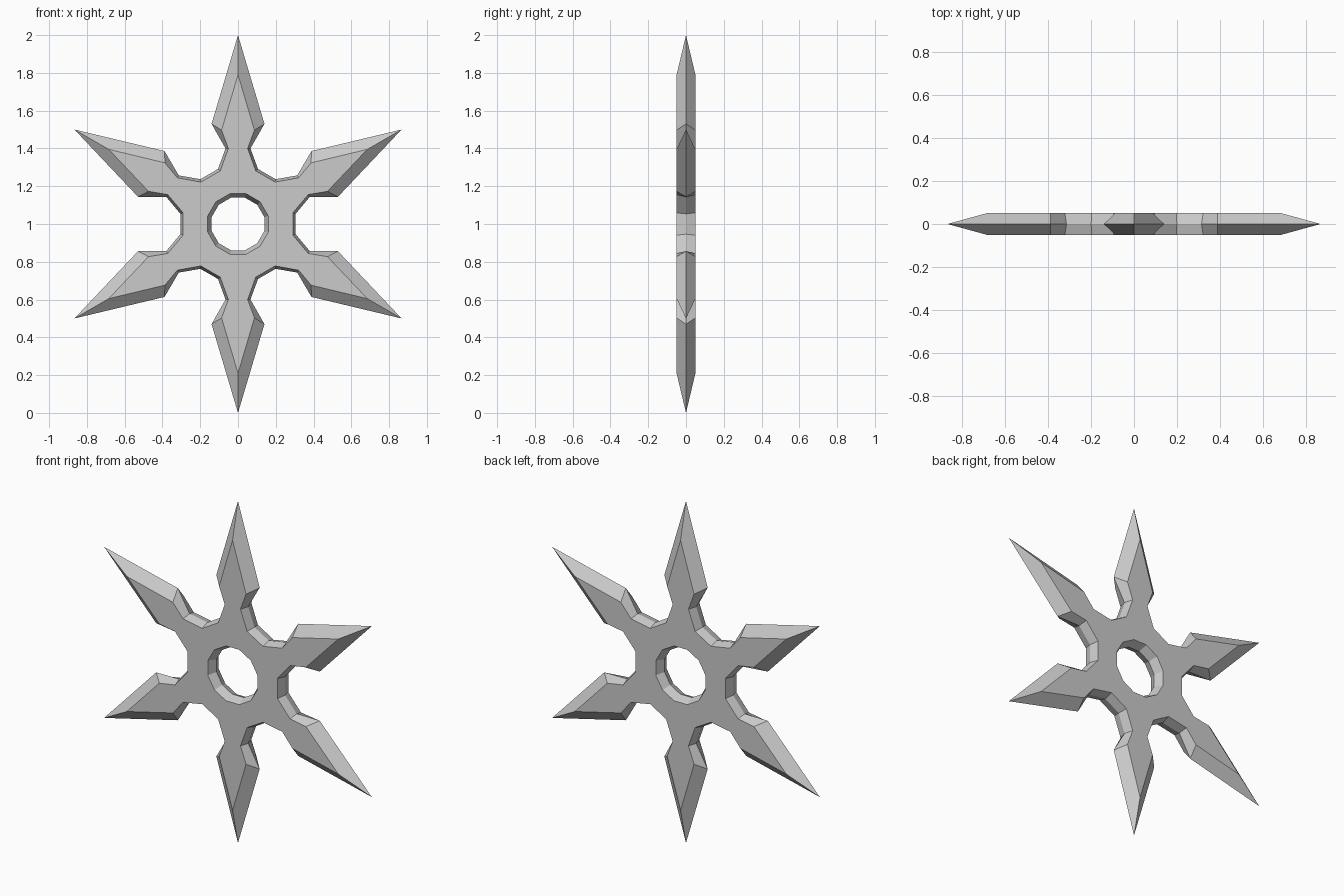
import bpy, bmesh, math

if "Cube" in bpy.data.objects:
    bpy.data.objects.remove(bpy.data.objects["Cube"])

# Half profile of one arm (sideways, outward): valley, neck, shoulder, tip
MID = [(0.106, 0.291), (0.066, 0.40), (0.14, 0.53), (0, 1.0)]        # sharp edge, y = 0
FACE = [(0.094, 0.281), (0.051, 0.40), (0.087, 0.497), (0, 0.79)]    # flat sides
HALF_T = 0.05
ARMS = 6
R_HOLE_MID, R_HOLE_FACE = 0.144, 0.166

bm = bmesh.new()


def place(s, r, a, y):
    """Point s sideways and r outward on the arm turned clockwise by a."""
    return bm.verts.new((s * math.cos(a) + r * math.sin(a), y,
                         1 + r * math.cos(a) - s * math.sin(a)))


def star_ring(half, y):
    full = [(-s, r) for s, r in half] + half[-2::-1]
    return [place(s, r, k * math.tau / ARMS, y) for k in range(ARMS) for s, r in full]


def hole_ring(radius, y):
    return [place(0, radius, math.radians(30 * k - 15), y) for k in range(12)]


def bridge(a, b):
    n = len(a)
    for i in range(n):
        j = (i + 1) % n
        bm.faces.new((a[i], a[j], b[j], b[i]))


star_mid = star_ring(MID, 0)
hole_mid = hole_ring(R_HOLE_MID, 0)
for y in (-HALF_T, HALF_T):
    # ground bevels of the blades and of the centre hole
    star, hole = star_ring(FACE, y), hole_ring(R_HOLE_FACE, y)
    bridge(star, star_mid)
    bridge(hole, hole_mid)
    # flat side: one face per arm plus one between arms
    for k in range(ARMS):
        arm = star[7 * k:7 * k + 7]
        bm.faces.new(arm + [hole[2 * k + 1], hole[2 * k]])
        nxt = (k + 1) % ARMS
        bm.faces.new((arm[-1], star[7 * nxt], hole[2 * nxt], hole[2 * k + 1]))

bmesh.ops.recalc_face_normals(bm, faces=bm.faces)
mesh = bpy.data.meshes.new("throwing_star")
bm.to_mesh(mesh)
bm.free()
bpy.context.collection.objects.link(bpy.data.objects.new("throwing_star", mesh))
